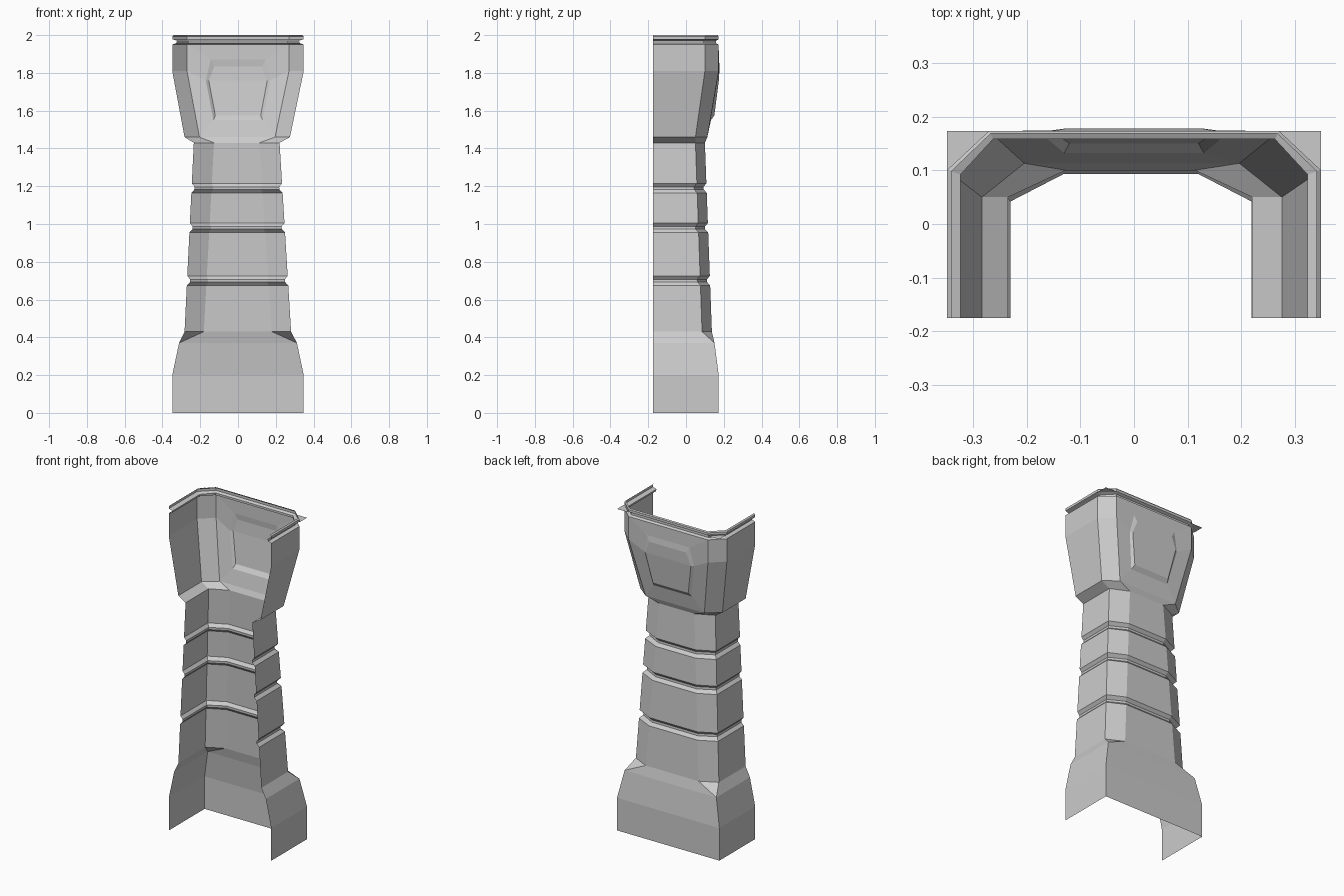
import bpy, bmesh

if "Cube" in bpy.data.objects:
    bpy.data.objects.remove(bpy.data.objects["Cube"])

FRONT = -0.175  # open front edge of the shell


def finish(bm, name):
    bmesh.ops.remove_doubles(bm, verts=bm.verts, dist=0.0005)
    me = bpy.data.meshes.new(name)
    bm.to_mesh(me)
    bm.free()
    ob = bpy.data.objects.new(name, me)
    bpy.context.collection.objects.link(ob)
    return ob


def section(z, w, xc, ys, yb, dx=0.0):
    # open U outline: half width, chamfer start on back, chamfer start on side, back depth
    return [(-w + dx, FRONT, z), (-w + dx, ys, z), (-xc + dx, yb, z),
            (xc + dx, yb, z), (w + dx, ys, z), (w + dx, FRONT, z)]


def loft(bm, rows, skip_back=False):
    rings = [[bm.verts.new(p) for p in section(*r)] for r in rows]
    for a, b in zip(rings, rings[1:]):
        for i in range(5):
            if skip_back and i == 2:
                continue
            bm.faces.new((b[i], b[i + 1], a[i + 1], a[i]))
    return rings


# column rings: straight taper interrupted by three V grooves
def col(z, inset=0.0):
    t = (z - 0.43) / 1.0
    mix = lambda a, b: a + (b - a) * t
    return (z, mix(0.282, 0.227) - inset, mix(0.18, 0.12) - inset * 0.5,
            mix(0.085, 0.05) - inset, mix(0.137, 0.1) - inset, mix(-0.001, -0.007))


# flared base with square corners
bm = bmesh.new()
loft(bm, [(0, 0.348, 0.348, 0.173, 0.173), (0.2, 0.348, 0.348, 0.173, 0.173),
          (0.37, 0.312, 0.312, 0.151, 0.151), col(0.43)])
finish(bm, "base")

# grooved shaft
rows = [col(0.43)]
for zc in (0.70, 0.98, 1.19):
    rows += [col(zc - 0.025), col(zc - 0.007, 0.016), col(zc + 0.007, 0.016), col(zc + 0.025)]
rows.append(col(1.43))
bm = bmesh.new()
loft(bm, rows)
finish(bm, "shaft")

# capital: underside, flared walls, and a raised six-sided panel in the back wall
LOW = (1.46, 0.279, 0.2, 0.05, 0.113, -0.004)
MID = (1.81, 0.348, 0.27, 0.1, 0.173)
TOP = (1.95, 0.348, 0.27, 0.1, 0.173)
bm = bmesh.new()
loft(bm, [col(1.43), LOW])
lo, mi, to = loft(bm, [LOW, MID, TOP], skip_back=True)
border = [lo[2], lo[3], mi[3], to[3], to[2], mi[2]]


def hexagon(pts):
    right = [(x, y, z) for x, y, z in pts]
    (b, m, t) = right
    order = [(-b[0], *b[1:]), b, m, t, (-t[0], *t[1:]), (-m[0], *m[1:])]
    return [bm.verts.new(p) for p in order]


outer = hexagon([(0.13, 0.132, 1.55), (0.17, 0.166, 1.76), (0.145, 0.174, 1.87)])
inner = hexagon([(0.12, 0.15, 1.575), (0.155, 0.174, 1.76), (0.125, 0.178, 1.835)])
for a, b in ((border, outer), (outer, inner)):
    for i in range(6):
        j = (i + 1) % 6
        bm.faces.new((b[i], b[j], a[j], a[i]))
bm.faces.new((inner[0], inner[5], inner[2], inner[1]))
bm.faces.new((inner[5], inner[4], inner[3], inner[2]))
finish(bm, "capital")

# rim moulding with a notch below the lip
bm = bmesh.new()
loft(bm, [TOP, (1.957, 0.327, 0.262, 0.092, 0.158), (1.97, 0.323, 0.262, 0.092, 0.158),
          (1.978, 0.348, 0.27, 0.1, 0.173), (1.993, 0.348, 0.27, 0.1, 0.173),
          (2.0, 0.34, 0.267, 0.098, 0.168)])
finish(bm, "rim")

# small corner fillers at the rim
bm = bmesh.new()
for s in (-1, 1):
    v = [bm.verts.new((s * x, y, 1.975)) for x, y in ((0.348, 0.1), (0.348, 0.173), (0.27, 0.173))]
    bm.faces.new(v if s > 0 else v[::-1])
finish(bm, "rim_corners")
